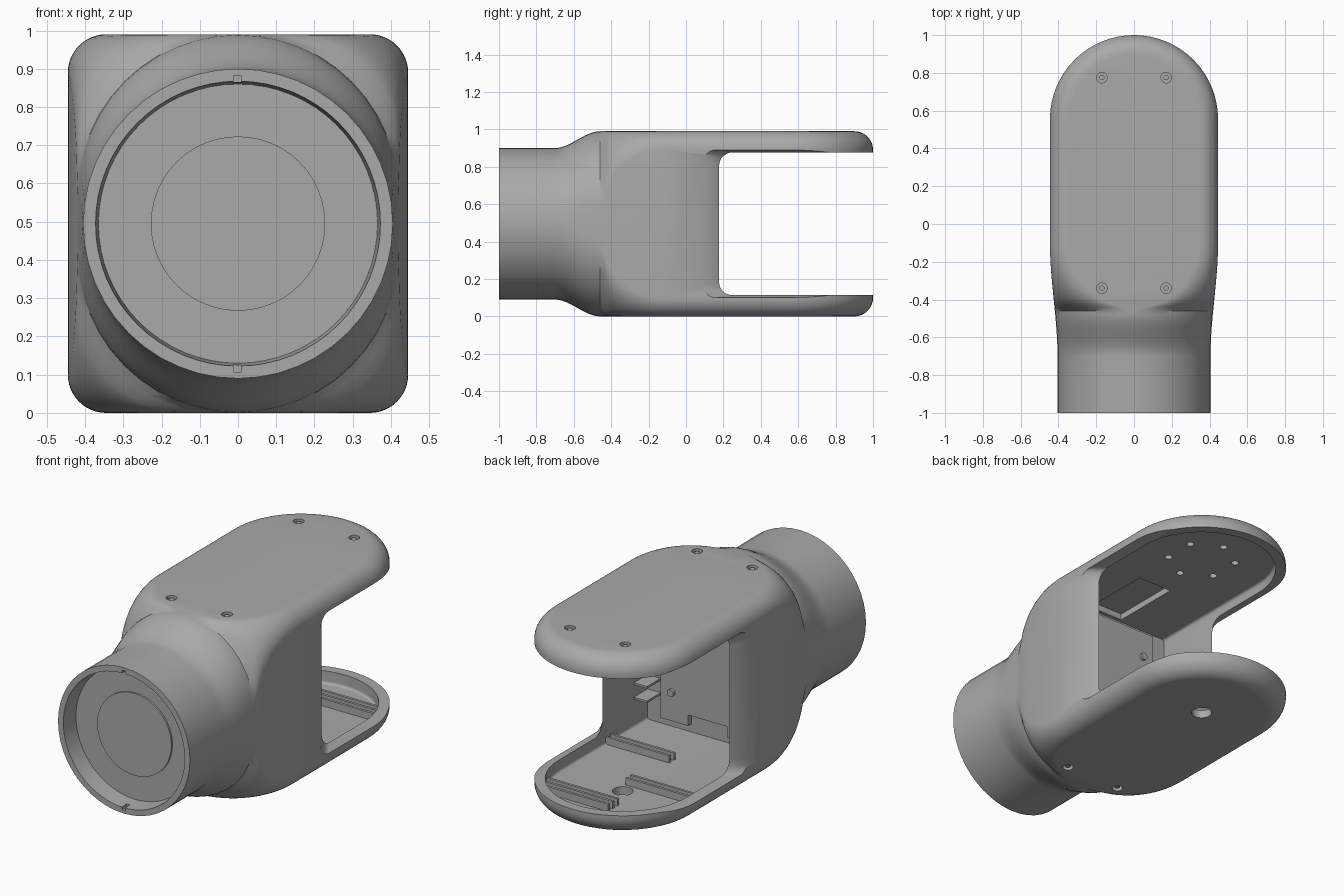
import bpy, bmesh
from math import sin, cos, pi, sqrt
from mathutils import Matrix

if "Cube" in bpy.data.objects:
    bpy.data.objects.remove(bpy.data.objects["Cube"])

MID = 0.495           # height of the tube axis
BACK = 0.555          # centre of the rounded arm ends

grey = bpy.data.materials.new("housing_grey")
grey.use_nodes = True
grey.diffuse_color = (0.4, 0.4, 0.4, 1)
grey.node_tree.nodes["Principled BSDF"].inputs["Base Color"].default_value = (0.4, 0.4, 0.4, 1)


def finish(name, bm):
    bmesh.ops.remove_doubles(bm, verts=bm.verts, dist=1e-5)
    bmesh.ops.recalc_face_normals(bm, faces=bm.faces)
    mesh = bpy.data.meshes.new(name)
    bm.to_mesh(mesh)
    bm.free()
    mesh.materials.append(grey)
    ob = bpy.data.objects.new(name, mesh)
    bpy.context.scene.collection.objects.link(ob)
    return ob


def box(name, x, y, z):
    bm = bmesh.new()
    bmesh.ops.create_cube(bm, size=1)
    for v in bm.verts:
        v.co = [lo + (c + 0.5) * (hi - lo) for c, (lo, hi) in zip(v.co, (x, y, z))]
    return finish(name, bm)


def cylinder(name, centre, r1, depth, axis="Z", r2=None, sides=24):
    bm = bmesh.new()
    turn = Matrix.Rotation(pi / 2, 4, "X") if axis == "Y" else Matrix()
    bmesh.ops.create_cone(bm, cap_ends=True, segments=sides, radius1=r1,
                          radius2=r1 if r2 is None else r2, depth=depth,
                          matrix=Matrix.Translation(centre) @ turn)
    return finish(name, bm)


def ease(v, lo, hi):
    t = min(max((v - lo) / (hi - lo), 0), 1)
    return t * t * (3 - 2 * t)


def column(y, angle, w, top, bottom, r, steps=12):
    """Vertical wall profile with rounded ends, facing outward at the angle."""
    pts = []
    for end, way in ((top, 1), (bottom, -1)):
        arc = []
        for i in range(steps + 1):
            t = pi / 2 * i / steps
            d = w - r + r * sin(t)
            arc.append((d * cos(angle), y + d * sin(angle), end - way * r * (1 - cos(t))))
        pts += arc if way == 1 else arc[::-1]
    return pts


def swept_solid(name, side, arc):
    """Sweep wall profiles up one side, round the back and down the other."""
    cols = side + arc + [[(-x, y, z) for x, y, z in c] for c in side[::-1]]
    bm = bmesh.new()
    grid = [[bm.verts.new(p) for p in c] for c in cols]
    n = len(grid)
    for a, b in zip(grid, grid[1:]):
        for j in range(len(a) - 1):
            bm.faces.new((a[j], a[j + 1], b[j + 1], b[j]))
    for j in (0, -1):                                  # flat top and bottom
        for i in range(n // 2):
            ring = [grid[i][j], grid[i + 1][j], grid[n - 2 - i][j], grid[n - 1 - i][j]]
            bm.faces.new(list(dict.fromkeys(ring)))
    bm.faces.new(grid[0] + grid[-1][::-1])             # front cap
    return finish(name, bm)


def arc_columns(w, top, bottom, r, count=32):
    return [column(BACK, pi * i / count, w, top, bottom, r) for i in range(1, count)]


# Housing: round tube blending into a tall slab with a rounded back
side = []
for y in [-1, -0.85] + [-0.7 + 0.02 * i for i in range(31)] + [0.2, BACK]:
    w = 0.405 + 0.04 * ease(y, -0.7, -0.1)
    h = 0.405 + 0.09 * ease(y, -0.7, -0.46)
    flat = 0.345 if y > -0.1 else sqrt(max(0.345 ** 2 - (y + 0.1) ** 2, 0))
    side.append(column(y, 0, w, MID + h, MID - h, w - flat))
housing = swept_solid("housing", side, arc_columns(0.445, 0.99, 0, 0.1))

cutters = []
# Inner cavity, making the arms shallow trays
inner = (0.39, 0.93, 0.045, 0.015)
cutters.append(swept_solid("cavity", [column(y, 0, *inner) for y in (-0.22, BACK)],
                           arc_columns(*inner)))

# Fork gap with bevelled side rims
bm = bmesh.new()
loops = []
for x, y0, grow in ((-0.5, 0.003, 0.029), (-0.385, 0.185, 0), (0.385, 0.185, 0), (0.5, 0.003, 0.029)):
    lo, hi, r = 0.115 - grow, 0.875 + grow, 0.07
    loop = [(x, 1.2, lo)]
    for cz, start in ((lo + r, 1.5), (hi - r, 1.0)):
        for i in range(9):
            a = pi * (start - i / 16)
            loop.append((x, y0 + r + r * cos(a), cz + r * sin(a)))
    loops.append([bm.verts.new(p) for p in loop + [(x, 1.2, hi)]])
for a, b in zip(loops, loops[1:]):
    for j in range(len(a)):
        k = (j + 1) % len(a)
        bm.faces.new((a[j], a[k], b[k], b[j]))
bm.faces.new(loops[0])
bm.faces.new(loops[-1])
cutters.append(finish("fork_gap", bm))

# Tube mouth with two small key notches
cutters.append(cylinder("tube_mouth", (0, -1, MID), 0.365, 0.2, "Y", 0.38, 64))
for z in (MID + 0.375, MID - 0.375):
    cutters.append(box("key_notch", (-0.012, 0.008), (-1.1, -0.96), (z - 0.013, z + 0.013)))

# Countersunk screw holes, outer skin
for x in (-0.17, 0.17):
    for y, z in ((0.775, 0.99), (-0.34, 0.99), (-0.34, 0)):
        cutters.append(cylinder("screw_recess", (x, y, z), 0.028, 0.06))
# Cable hole in the lower arm
cutters.append(cylinder("cable_hole", (0, BACK, 0.02), 0.053, 0.12))
# Bolt circle and slot in the upper arm's underside
for i in range(6):
    a = pi / 6 + pi / 3 * i
    cutters.append(cylinder("bolt_hole", (0.178 * cos(a), BACK + 0.178 * sin(a), 0.93),
                            0.02, 0.05, sides=16))
cutters.append(box("ceiling_slot", (-0.08, 0.13), (-0.2, 0.2), (0.9, 0.965)))

for ob in cutters:
    mod = housing.modifiers.new("cut", "BOOLEAN")
    mod.operation, mod.solver, mod.object = "DIFFERENCE", "EXACT", ob
    bpy.context.view_layer.objects.active = housing
    bpy.ops.object.modifier_apply(modifier=mod.name)
    bpy.data.objects.remove(ob)

parts = [housing]
# Raised disc inside the tube mouth
parts.append(cylinder("tube_disc", (0, -0.9, MID), 0.228, 0.02, "Y", sides=48))

# Screws sunk in their recesses
for x in (-0.17, 0.17):
    for y, z in ((0.775, 0.968), (-0.34, 0.968), (-0.34, 0.022)):
        parts.append(cylinder("screw", (x, y, z), 0.014, 0.03, sides=12))

# Rails on the lower tray floor
for y, x0, x1 in ((0.1, 0, 0.392), (0.14, 0, 0.392), (0.44, -0.392, 0.03), (0.48, -0.392, 0.03),
                  (0.71, -0.08, 0.355), (0.75, -0.08, 0.335), (0.79, -0.08, 0.31)):
    parts.append(box("tray_rail", (x0, x1), (y - 0.007, y + 0.007), (0.04, 0.085)))

# Bulkhead plate on the cavity's front wall, notched at its foot
bulkhead = box("bulkhead_plate", (-0.29, 0.29), (-0.23, -0.19), (0.09, 0.9))
for x, z in ((0, 0.09), (-0.29, 0.09)):
    notch = box("notch", (x - 0.12, x + 0.12), (-0.3, -0.1), (z - 0.05, z + 0.06))
    mod = bulkhead.modifiers.new("cut", "BOOLEAN")
    mod.object = notch
    bpy.context.view_layer.objects.active = bulkhead
    bpy.ops.object.modifier_apply(modifier=mod.name)
    bpy.data.objects.remove(notch)
parts.append(bulkhead)
for x in (-0.22, 0.22):
    for z in (0.25, 0.5, 0.75):
        parts.append(cylinder("plate_bolt", (x, -0.185, z), 0.02, 0.02, "Y", sides=16))
# Guide ledges on the cavity side walls
for s in (-1, 1):
    for z in (0.2, 0.28, 0.36):
        x0, x1 = sorted((s * 0.31, s * 0.392))
        parts.append(box("guide_ledge", (x0, x1), (-0.225, -0.1), (z, z + 0.012)))

bpy.ops.object.select_all(action="DESELECT")
for ob in parts:
    ob.select_set(True)
bpy.context.view_layer.objects.active = housing
bpy.ops.object.shade_smooth_by_angle(angle=0.6)
